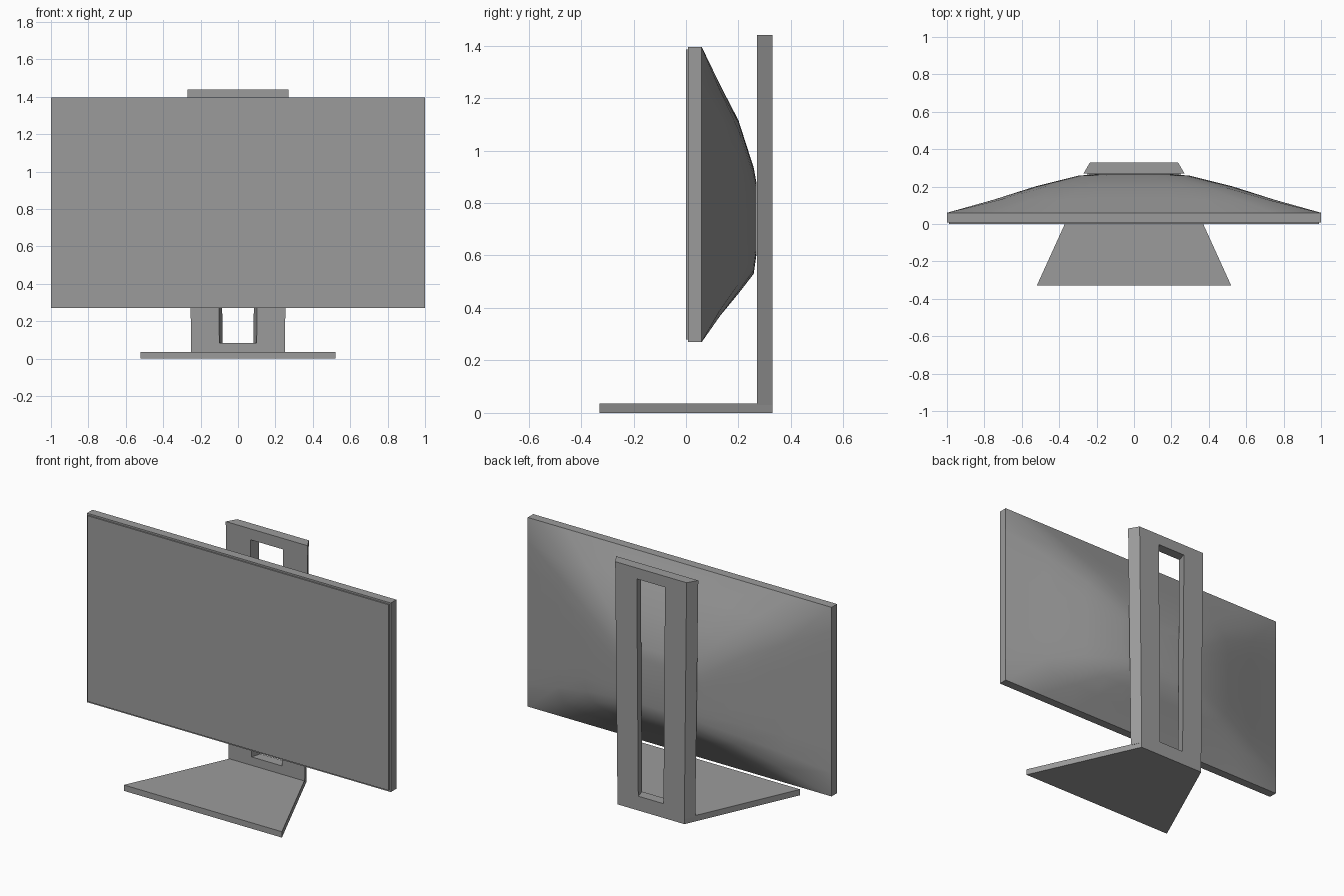
import bpy, math

cube = bpy.data.objects.get("Cube")
if cube:
    bpy.data.objects.remove(cube, do_unlink=True)

GREY = (0.33, 0.33, 0.33, 1.0)
grey = bpy.data.materials.new("neutral grey")
grey.use_nodes = True
grey.diffuse_color = GREY
grey.node_tree.nodes["Principled BSDF"].inputs["Base Color"].default_value = GREY


def loft(name, rings, cap=True, closed=False):
    """Bridge equal-length rings; cap the ends, or close back to the first ring."""
    n = len(rings[0])
    verts = [p for ring in rings for p in ring]
    faces = []
    for r in range(len(rings) if closed else len(rings) - 1):
        a, b = r * n, (r + 1) % len(rings) * n
        faces += [(a + i, a + (i + 1) % n, b + (i + 1) % n, b + i) for i in range(n)]
    if cap and not closed:
        faces += [tuple(reversed(range(n))), tuple(range(len(verts) - n, len(verts)))]
    mesh = bpy.data.meshes.new(name)
    mesh.from_pydata(verts, [], faces)
    mesh.materials.append(grey)
    obj = bpy.data.objects.new(name, mesh)
    bpy.context.collection.objects.link(obj)
    # consistent outward normals
    bpy.context.view_layer.objects.active = obj
    obj.select_set(True)
    bpy.ops.object.mode_set(mode='EDIT')
    bpy.ops.mesh.select_all(action='SELECT')
    bpy.ops.mesh.normals_make_consistent(inside=False)
    bpy.ops.object.mode_set(mode='OBJECT')
    obj.select_set(False)
    return obj


def upright(y, low, high, z0, z1):
    """Symmetric four-sided ring facing the front, half-widths at bottom and top."""
    return [(-low, y, z0), (low, y, z0), (high, y, z1), (-high, y, z1)]


def rounded(y, hx, z0, z1, power, steps=8):
    """Rectangle ring whose corners round off as power drops."""
    ring = []
    for k in range(4 * steps):
        side, t = divmod(k, steps)
        u = 2 * t / steps - 1
        sx, sz = [(u, -1), (1, u), (-u, 1), (-1, -u)][side]
        s = (abs(sx) ** power + abs(sz) ** power) ** (-1 / power)
        ring.append((sx * s * hx, y, (z0 + z1) / 2 + sz * s * (z1 - z0) / 2))
    return ring


# Monitor casing and the slightly smaller screen panel on its front
loft("screen_casing", [upright(y, 1, 1, 0.27, 1.395) for y in (0.008, 0.06)])
loft("screen_panel", [upright(y, 0.99, 0.99, 0.28, 1.385) for y in (0.0, 0.008)])

# Domed back shell
shell = loft("back_shell", [
    rounded(0.06, 1.0, 0.27, 1.395, 200),
    rounded(0.13, 0.75, 0.37, 1.25, 14),
    rounded(0.20, 0.53, 0.455, 1.115, 6),
    rounded(0.258, 0.30, 0.53, 0.935, 4),
    rounded(0.268, 0.19, 0.60, 0.88, 4),
])
bpy.context.view_layer.objects.active = shell
shell.select_set(True)
bpy.ops.object.shade_smooth_by_angle(angle=math.radians(40))
shell.select_set(False)

# Upright column with a tapered slot
loft("stand_column", [
    upright(0.27, 0.25, 0.27, 0.03, 1.44),
    upright(0.33, 0.22, 0.235, 0.03, 1.44),
    upright(0.33, 0.083, 0.093, 0.085, 1.375),
    upright(0.27, 0.10, 0.108, 0.085, 1.375),
], closed=True)

# Foot plate, wider at the front
loft("stand_base", [
    [(-0.52, -0.33, z), (0.52, -0.33, z), (0.22, 0.33, z), (-0.22, 0.33, z)]
    for z in (0.0, 0.035)
])
